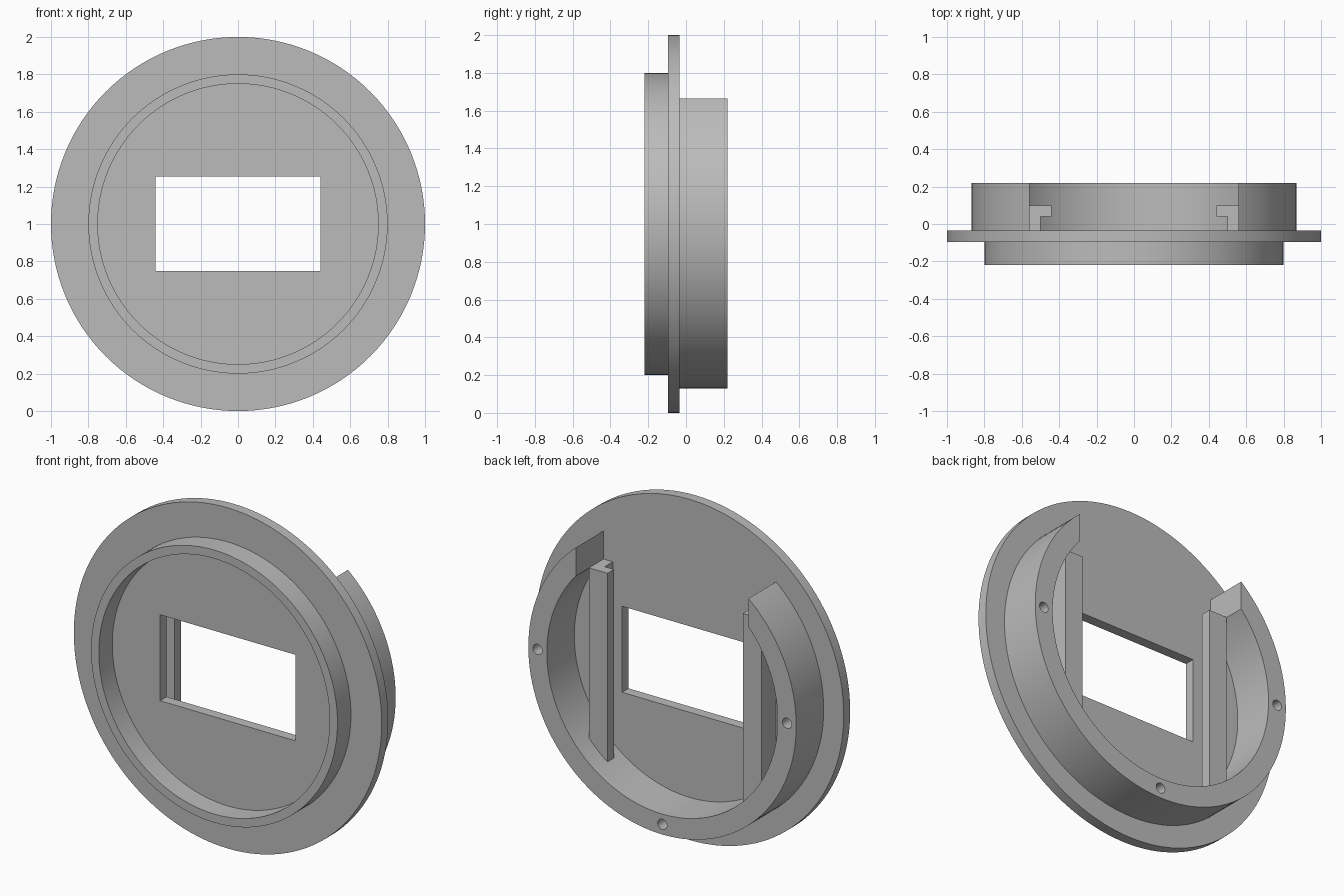
import bpy
import math
from mathutils import Matrix, Vector

if "Cube" in bpy.data.objects:
    bpy.data.objects.remove(bpy.data.objects["Cube"])

grey = bpy.data.materials.new("plain grey")
grey.use_nodes = True
GREY = (0.5, 0.5, 0.5, 1)
grey.diffuse_color = GREY
grey.node_tree.nodes["Principled BSDF"].inputs["Base Color"].default_value = GREY

CENTRE_Z = 1.0
BACK = 0.22
FLANGE_FRONT, FLANGE_BACK = -0.095, -0.035


def disc(name, radius, y0, y1, x=0, z=CENTRE_Z, sides=128):
    """Cylinder lying along the y axis."""
    bpy.ops.mesh.primitive_cylinder_add(vertices=sides, radius=radius, depth=y1 - y0)
    obj = bpy.context.object
    obj.name = name
    obj.data.transform(Matrix.Translation((x, (y0 + y1) / 2, z)) @ Matrix.Rotation(math.pi / 2, 4, "X"))
    obj.data.materials.append(grey)
    return obj


def box(name, low, high):
    low, high = Vector(low), Vector(high)
    bpy.ops.mesh.primitive_cube_add(size=1)
    obj = bpy.context.object
    obj.name = name
    obj.data.transform(Matrix.Translation((low + high) / 2) @ Matrix.Diagonal((*(high - low), 1)))
    obj.data.materials.append(grey)
    return obj


def cut(target, cutter):
    """Subtract the cutter, apply the result and discard the cutter."""
    mod = target.modifiers.new("cut", "BOOLEAN")
    mod.operation = "DIFFERENCE"
    mod.solver = "EXACT"
    mod.object = cutter
    bpy.context.view_layer.objects.active = target
    bpy.ops.object.modifier_apply(modifier=mod.name)
    bpy.data.objects.remove(cutter)


def smooth(obj):
    bpy.ops.object.select_all(action="DESELECT")
    obj.select_set(True)
    bpy.context.view_layer.objects.active = obj
    bpy.ops.object.shade_smooth_by_angle(angle=math.radians(30))


# Flange plate with the rectangular window
flange = disc("flange_plate", 1.0, FLANGE_FRONT, FLANGE_BACK)
cut(flange, box("window_cutter", (-0.44, -0.5, 0.75), (0.44, 0.5, 1.255)))

# Thin locating ring on the front
front_ring = disc("front_ring", 0.8, -0.22, FLANGE_FRONT)
cut(front_ring, disc("front_bore", 0.75, -0.5, 0.5))

# Thick ring on the back, open at the top
back_ring = disc("back_ring", 0.87, FLANGE_BACK, BACK)
cut(back_ring, disc("back_bore", 0.75, -0.5, 0.5))
cut(back_ring, box("top_gap", (-0.56, -0.5, CENTRE_Z), (0.56, 0.5, 2.2)))

# Blind screw holes at the two sides and the bottom
for angle in (0, math.pi, -math.pi / 2):
    x = 0.81 * math.cos(angle)
    z = CENTRE_Z + 0.81 * math.sin(angle)
    cut(back_ring, disc("screw_hole", 0.03, 0.02, 0.4, x, z, 32))

for part in (flange, front_ring, back_ring):
    smooth(part)

# Grooved rails either side of the window
for side, sign in (("left", 1), ("right", -1)):
    xs = sorted((sign * 0.44, sign * 0.56))
    rail = box(side + "_rail", (xs[0], FLANGE_BACK, 0.36), (xs[1], 0.1, 1.5))
    gs = sorted((sign * 0.4, sign * 0.5))
    cut(rail, box("groove_cutter", (gs[0], -0.2, 0.2), (gs[1], 0.04, 1.7)))
